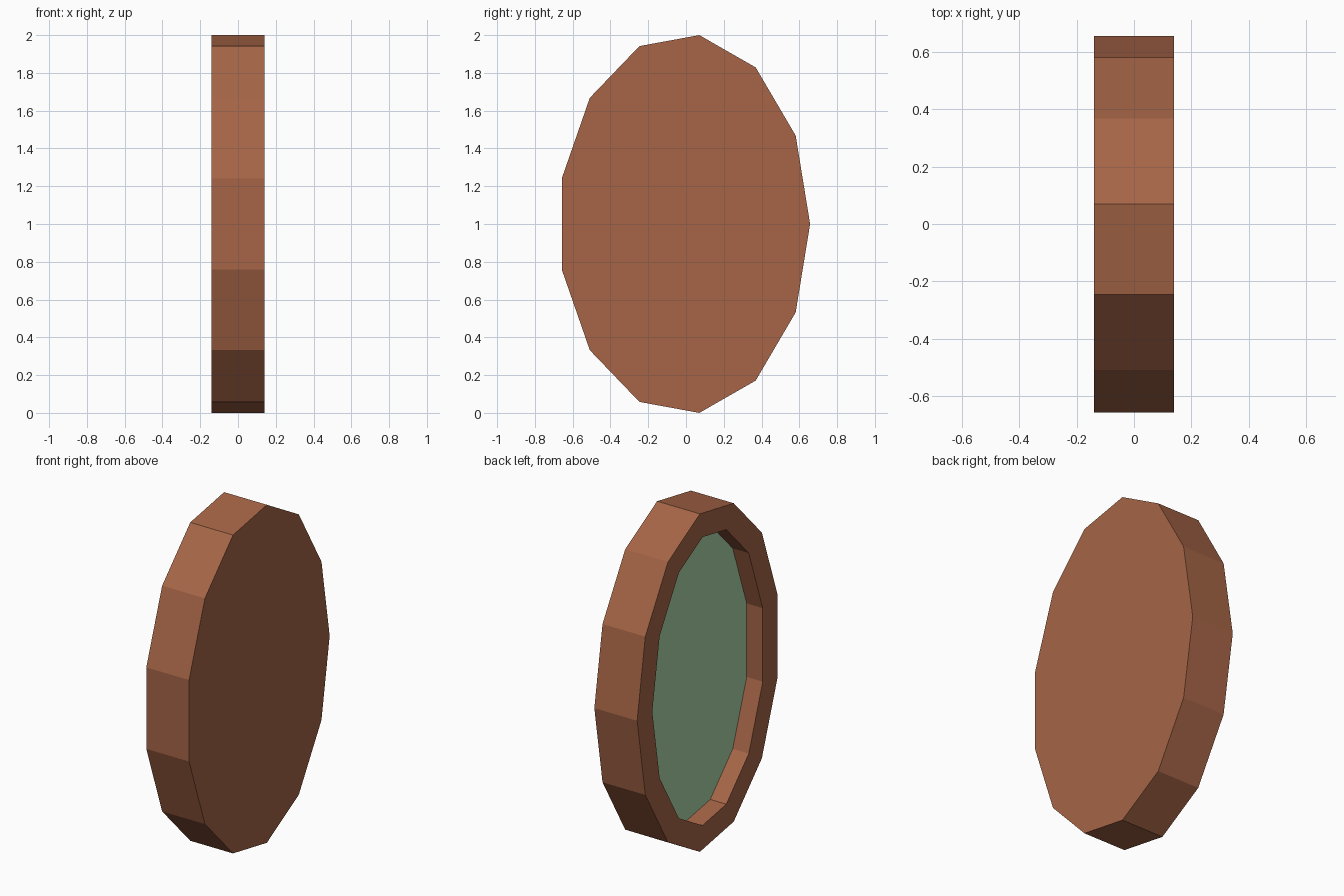
import bpy, bmesh, math

if "Cube" in bpy.data.objects:
    bpy.data.objects.remove(bpy.data.objects["Cube"])

SIDES, RY, RZ = 13, 0.667, 1.0073
HALF, RIM, DEPTH = 0.14, 0.14, 0.105


def material(name, color):
    m = bpy.data.materials.new(name)
    m.diffuse_color = (*color, 1)
    m.use_nodes = True
    m.node_tree.nodes["Principled BSDF"].inputs["Base Color"].default_value = m.diffuse_color
    return m


def add_object(name, bm, mat):
    mesh = bpy.data.meshes.new(name)
    bm.to_mesh(mesh)
    bm.free()
    mesh.materials.append(mat)
    bpy.context.collection.objects.link(bpy.data.objects.new(name, mesh))


# Oval frame: 13-sided outline extruded along x
bm = bmesh.new()
outline = []
for k in range(SIDES):
    a = 2 * math.pi * k / SIDES
    outline.append(bm.verts.new((HALF, RY * math.cos(a) - 0.01, 1 + RZ * math.sin(a))))
back = bm.faces.new(outline)
ext = bmesh.ops.extrude_face_region(bm, geom=[back], use_keep_orig=True)
bmesh.ops.translate(bm, vec=(-2 * HALF, 0, 0),
                    verts=[g for g in ext["geom"] if isinstance(g, bmesh.types.BMVert)])
bmesh.ops.recalc_face_normals(bm, faces=bm.faces[:])

# Even-width rim and recess on the -x side
front = min(bm.faces, key=lambda f: f.calc_center_median().x)
bmesh.ops.inset_region(bm, faces=[front], thickness=RIM, use_even_offset=True)
ext = bmesh.ops.extrude_discrete_faces(bm, faces=[front])
floor = ext["faces"][0]
bmesh.ops.translate(bm, vec=(DEPTH, 0, 0), verts=floor.verts[:])

# Mirror pane takes the place of the recess floor
pane_points = [v.co.copy() for v in floor.verts]
bmesh.ops.delete(bm, geom=[floor], context='FACES_ONLY')
add_object("mirror_frame", bm, material("brown_wood", (0.38, 0.13, 0.062)))

bm = bmesh.new()
bm.faces.new([bm.verts.new(p) for p in pane_points])
add_object("mirror_pane", bm, material("green_glass", (0.40, 0.66, 0.40)))
